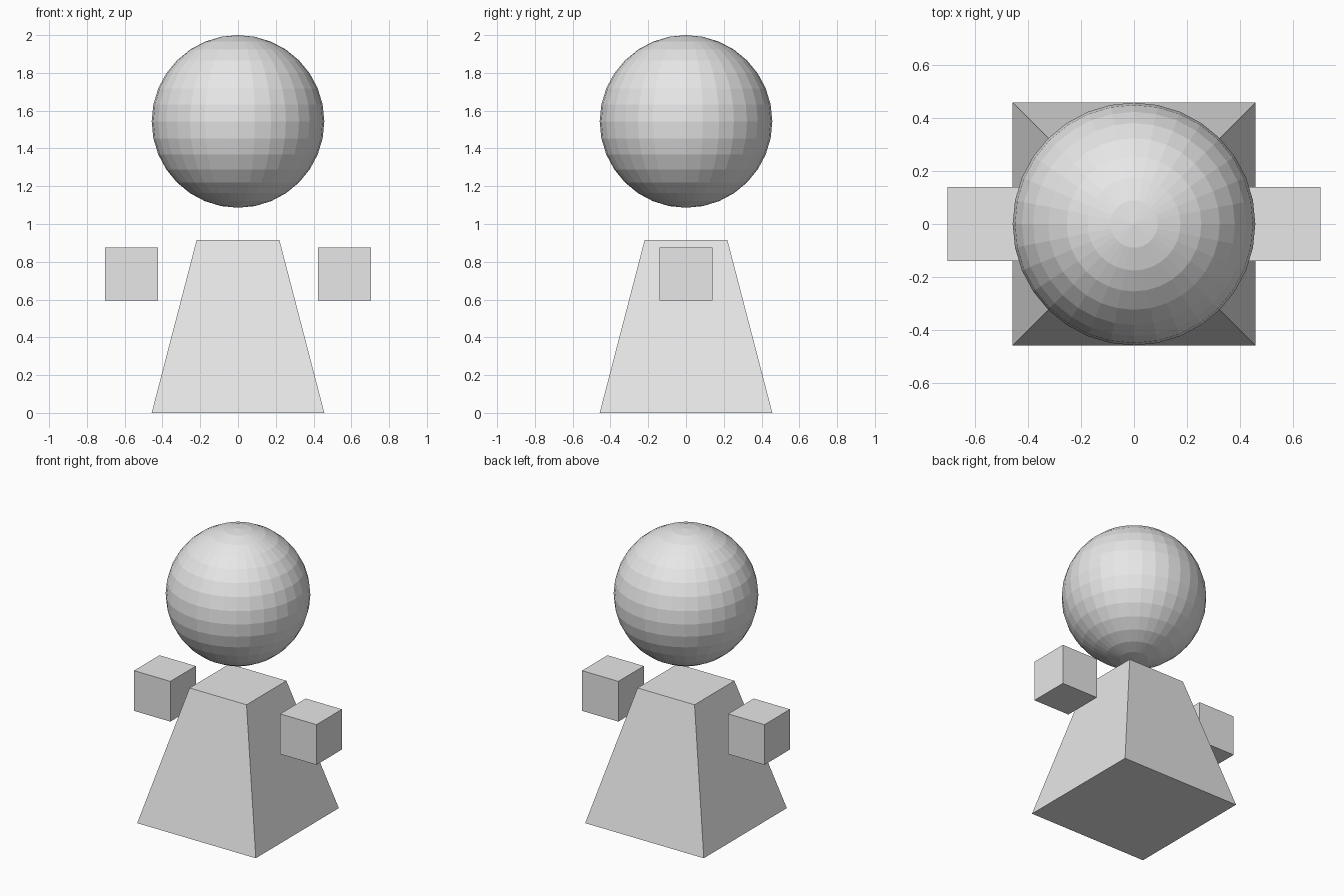
import bpy
from math import sqrt

cube = bpy.data.objects.get("Cube")
if cube:
    bpy.data.objects.remove(cube, do_unlink=True)

# Single plain grey for the whole figure
GREY = (0.8, 0.8, 0.8, 1.0)
grey = bpy.data.materials.new("plain_grey")
grey.use_nodes = True
grey.diffuse_color = GREY
for node in grey.node_tree.nodes:
    if node.type == "BSDF_PRINCIPLED":
        node.inputs["Base Color"].default_value = GREY


def finish(name):
    obj = bpy.context.object
    obj.name = obj.data.name = name
    obj.data.materials.clear()
    obj.data.materials.append(grey)
    return obj


RADIUS = 0.457

# Body: square tapered block
bpy.ops.mesh.primitive_cube_add(size=2 * RADIUS, location=(0, 0, RADIUS))
body = finish("body")
for vert in body.data.vertices:
    if vert.co.z > 0:
        vert.co.x *= 0.48
        vert.co.y *= 0.48

# Head: faceted ball floating above the body
bpy.ops.mesh.primitive_uv_sphere_add(
    segments=32, ring_count=16, radius=RADIUS, location=(0, 0, 2 - RADIUS))
finish("head")

# Hands: floating cubes on both sides
for side, name in ((1, "left_hand"), (-1, "right_hand")):
    bpy.ops.mesh.primitive_cube_add(size=0.28, location=(side * 0.563, 0, 0.735))
    finish(name)
